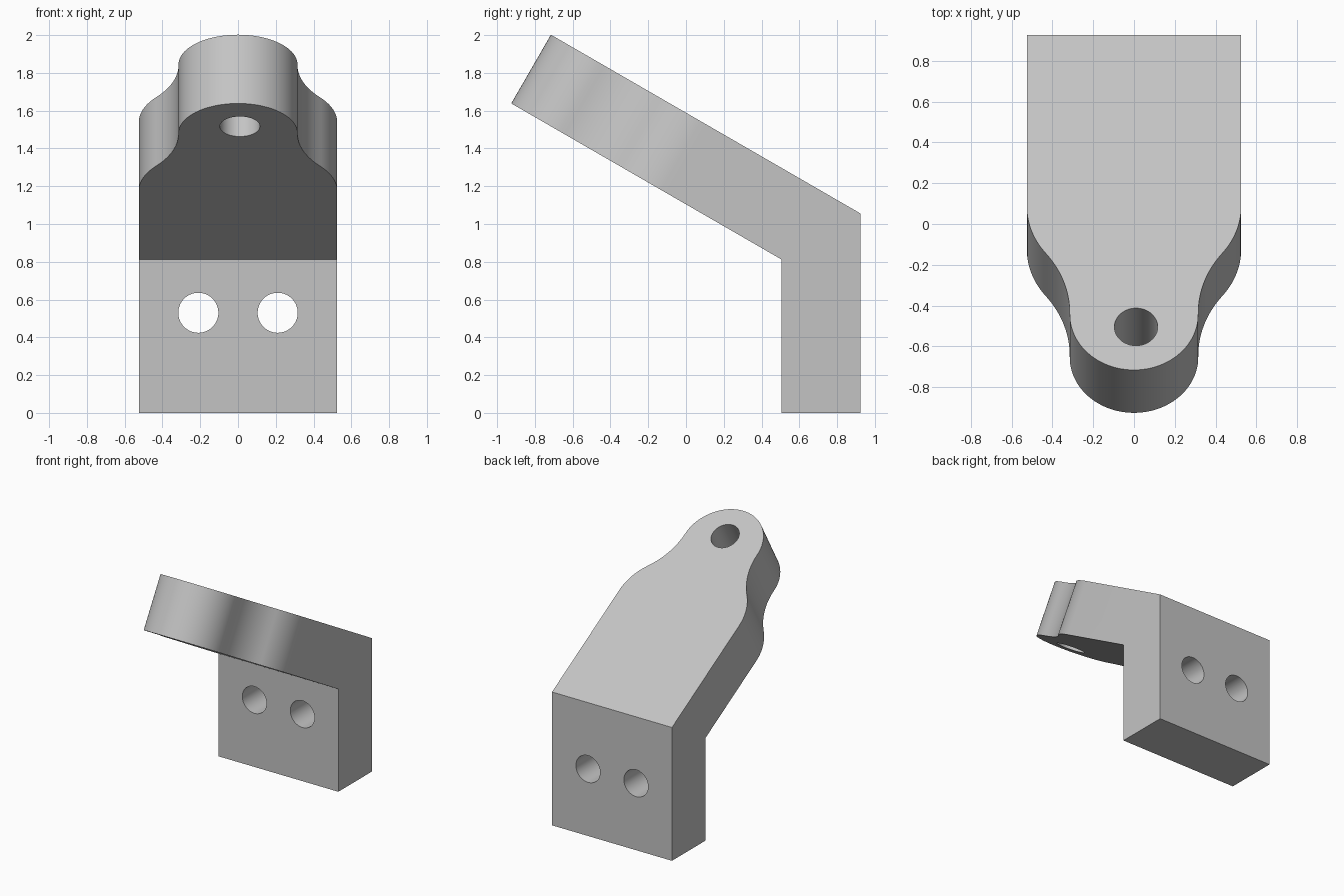
import bpy
import bmesh
import math
from mathutils import Matrix, Vector

if "Cube" in bpy.data.objects:
    bpy.data.objects.remove(bpy.data.objects["Cube"])

HALF_W, TIP_R, THICK = 0.525, 0.315, 0.42
BACK, BEND_Z = 0.925, 1.055
SLOPE = math.radians(30)
ALONG = Vector((0, -math.cos(SLOPE), math.sin(SLOPE)))
NORMAL = Vector((0, math.sin(SLOPE), math.cos(SLOPE)))
ORIGIN = Vector((0, BACK, BEND_Z))

grey = bpy.data.materials.new("light grey")
grey.use_nodes = True
colour = (0.55, 0.55, 0.55, 1)
grey.diffuse_color = colour
grey.node_tree.nodes["Principled BSDF"].inputs["Base Color"].default_value = colour


def on_arm(x, v):
    """Point on the arm's upper plane, v measured from the bend."""
    return ORIGIN + Vector((x, 0, 0)) + ALONG * v


def arm_side():
    """Half outline: straight side, convex shoulder, concave neck, round tip."""
    r1, r2, start, end, n = 0.42, 0.54, 0.97, 1.57, 20
    turn = math.acos(1 - (HALF_W - TIP_R) / (r1 + r2))
    pts = [(HALF_W, 0)]
    for i in range(n + 1):
        a = turn * i / n
        pts.append((HALF_W - r1 + r1 * math.cos(a), start + r1 * math.sin(a)))
    for i in range(1, n + 1):
        a = turn * (1 - i / n)
        pts.append((TIP_R + r2 - r2 * math.cos(a), end - r2 * math.sin(a)))
    for i in range(1, 25):
        a = math.pi / 2 * i / 24
        pts.append((TIP_R * math.cos(a), 1.579 + TIP_R * math.sin(a)))
    pts[-1] = (0, pts[-1][1])
    return pts


# Sloping arm with a mitred lower end
side = arm_side()
outline = side + [(-x, v) for x, v in reversed(side[:-1])]
bm = bmesh.new()
top = [bm.verts.new(on_arm(x, v)) for x, v in outline]
low = [bm.verts.new(p.co - NORMAL * THICK) for p in top]
miter_v = THICK * math.tan(SLOPE)
for i in (0, -1):
    low[i].co += ALONG * miter_v
bm.faces.new(top)
bm.faces.new(low[::-1])
for i in range(len(top) - 1):
    bm.faces.new((top[i], low[i], low[i + 1], top[i + 1]))

# Upright plate continuing straight down from the mitre
rim = [top[0], top[-1], low[-1], low[0]]
feet = [bm.verts.new((p.co.x, BACK if p in top else BACK - THICK, 0)) for p in rim]
for p, y in ((low[0], BACK - THICK), (low[-1], BACK - THICK)):
    p.co.y = y
    p.co.z = BEND_Z - THICK * math.tan(SLOPE)
for i in range(4):
    j = (i + 1) % 4
    bm.faces.new((rim[i], rim[j], feet[j], feet[i]))
bm.faces.new(feet)
bottom_anchor = ORIGIN - NORMAL * THICK
# Keep the underside flat by seating the inner corner on its plane
for p in (low[0], low[-1]):
    d = p.co - bottom_anchor
    p.co.z -= d.dot(NORMAL) / NORMAL.z
bmesh.ops.recalc_face_normals(bm, faces=bm.faces)
mesh = bpy.data.meshes.new("angled_bracket")
bm.to_mesh(mesh)
bm.free()
bracket = bpy.data.objects.new("angled_bracket", mesh)
bpy.context.collection.objects.link(bracket)
mesh.materials.append(grey)


def drill(centre, direction, radius):
    """Cut a round through hole in the bracket."""
    m = bpy.data.meshes.new("hole_cutter")
    b = bmesh.new()
    place = Matrix.Translation(centre) @ direction.to_track_quat("Z", "Y").to_matrix().to_4x4()
    bmesh.ops.create_cone(b, cap_ends=True, segments=64, radius1=radius,
                          radius2=radius, depth=0.7, matrix=place)
    b.to_mesh(m)
    b.free()
    m.materials.append(grey)
    cutter = bpy.data.objects.new("hole_cutter", m)
    cutter.hide_render = True
    bpy.context.collection.objects.link(cutter)
    mod = bracket.modifiers.new("hole", "BOOLEAN")
    mod.operation, mod.solver, mod.object = "DIFFERENCE", "EXACT", cutter
    bpy.ops.object.modifier_apply(modifier=mod.name)
    bpy.data.objects.remove(cutter)


bpy.ops.object.select_all(action="DESELECT")
bracket.select_set(True)
bpy.context.view_layer.objects.active = bracket

# Two mounting holes in the plate and one hole near the arm tip
for x in (-0.21, 0.21):
    drill(Vector((x, BACK - THICK / 2, 0.53)), Vector((0, -1, 0)), 0.106)
drill(on_arm(0.01, 1.65) - NORMAL * THICK / 2, NORMAL, 0.106)

bpy.ops.object.shade_smooth_by_angle(angle=math.radians(30))
